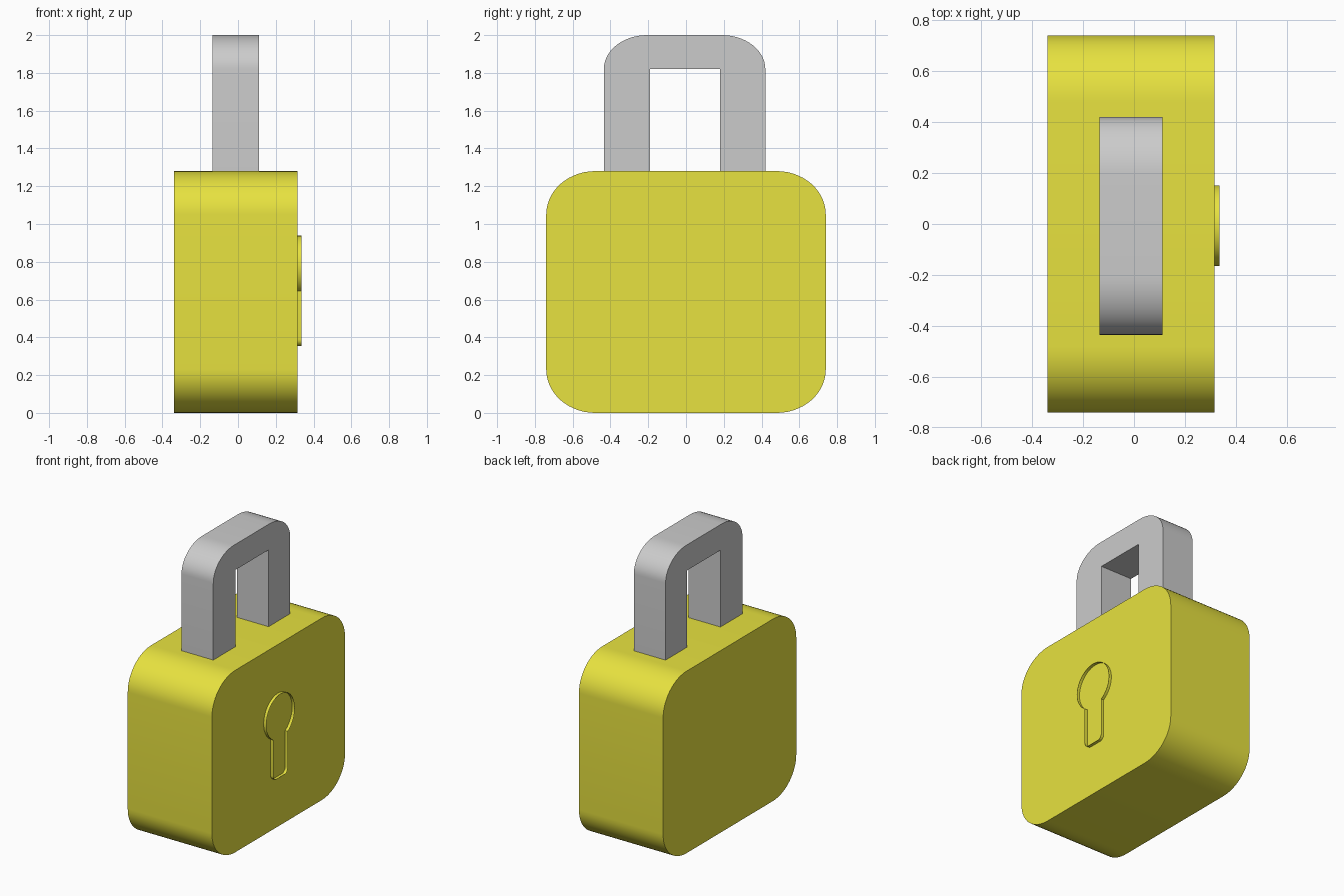
import bpy, bmesh
from math import sin, cos, asin, pi

if "Cube" in bpy.data.objects:
    bpy.data.objects.remove(bpy.data.objects["Cube"])


def arc(cy, cz, ry, rz, start, end, n=14):
    """Points on an elliptical arc in the YZ plane."""
    return [(cy + ry * cos(start + (end - start) * i / n),
             cz + rz * sin(start + (end - start) * i / n)) for i in range(n + 1)]


def extrude_profile(name, pts, x0, x1, material=None, capped=True):
    """Extrude a closed YZ outline along X, with or without end caps."""
    bm = bmesh.new()
    back = [bm.verts.new((x0, y, z)) for y, z in pts]
    front = [bm.verts.new((x1, y, z)) for y, z in pts]
    n = len(pts)
    for i in range(n):
        j = (i + 1) % n
        bm.faces.new((back[i], back[j], front[j], front[i]))
    if capped:
        bm.faces.new(back[::-1])
        bm.faces.new(front)
        bmesh.ops.recalc_face_normals(bm, faces=bm.faces)
    mesh = bpy.data.meshes.new(name)
    bm.to_mesh(mesh)
    bm.free()
    obj = bpy.data.objects.new(name, mesh)
    bpy.context.collection.objects.link(obj)
    if material:
        mesh.materials.append(material)
    bpy.ops.object.select_all(action='DESELECT')
    obj.select_set(True)
    bpy.context.view_layer.objects.active = obj
    bpy.ops.object.shade_smooth_by_angle(angle=pi / 6)
    return obj


yellow = bpy.data.materials.new("yellow")
yellow.diffuse_color = (0.8, 0.76, 0.05, 1)
yellow.use_nodes = True
yellow.node_tree.nodes["Principled BSDF"].inputs["Base Color"].default_value = yellow.diffuse_color

# Lock body: block with generously rounded corners
ry, rz = 0.26, 0.23
y, top, bottom = 0.74 - ry, 1.28 - rz, rz
body = (arc(y, top, ry, rz, 0, pi / 2) + arc(-y, top, ry, rz, pi / 2, pi)
        + arc(-y, bottom, ry, rz, pi, 1.5 * pi) + arc(y, bottom, ry, rz, 1.5 * pi, 2 * pi))
extrude_profile("lock_body", body, -0.34, 0.315, yellow)

# Shackle: arch with rounded outer corners and a square opening
shackle = ([(0.42, 1.27)] + arc(0.19, 1.82, 0.23, 0.18, 0, pi / 2)
           + arc(-0.205, 1.82, 0.23, 0.18, pi / 2, pi)
           + [(-0.435, 1.27), (-0.19, 1.27), (-0.19, 1.82), (0.18, 1.82), (0.18, 1.27)])
extrude_profile("shackle", shackle, -0.135, 0.112)

# Keyhole: thin raised rim around a round top and a straight slot
cy, cz, r, half, low, fillet = -0.007, 0.78, 0.158, 0.081, 0.355, 0.035
a = asin(half / r)
keyhole = (arc(cy, cz, r, r, a - pi / 2, 1.5 * pi - a, 40)
           + arc(cy - half + fillet, low + fillet, fillet, fillet, pi, 1.5 * pi, 6)
           + arc(cy + half - fillet, low + fillet, fillet, fillet, 1.5 * pi, 2 * pi, 6))
extrude_profile("keyhole_rim", keyhole, 0.31, 0.336, yellow, capped=False)
